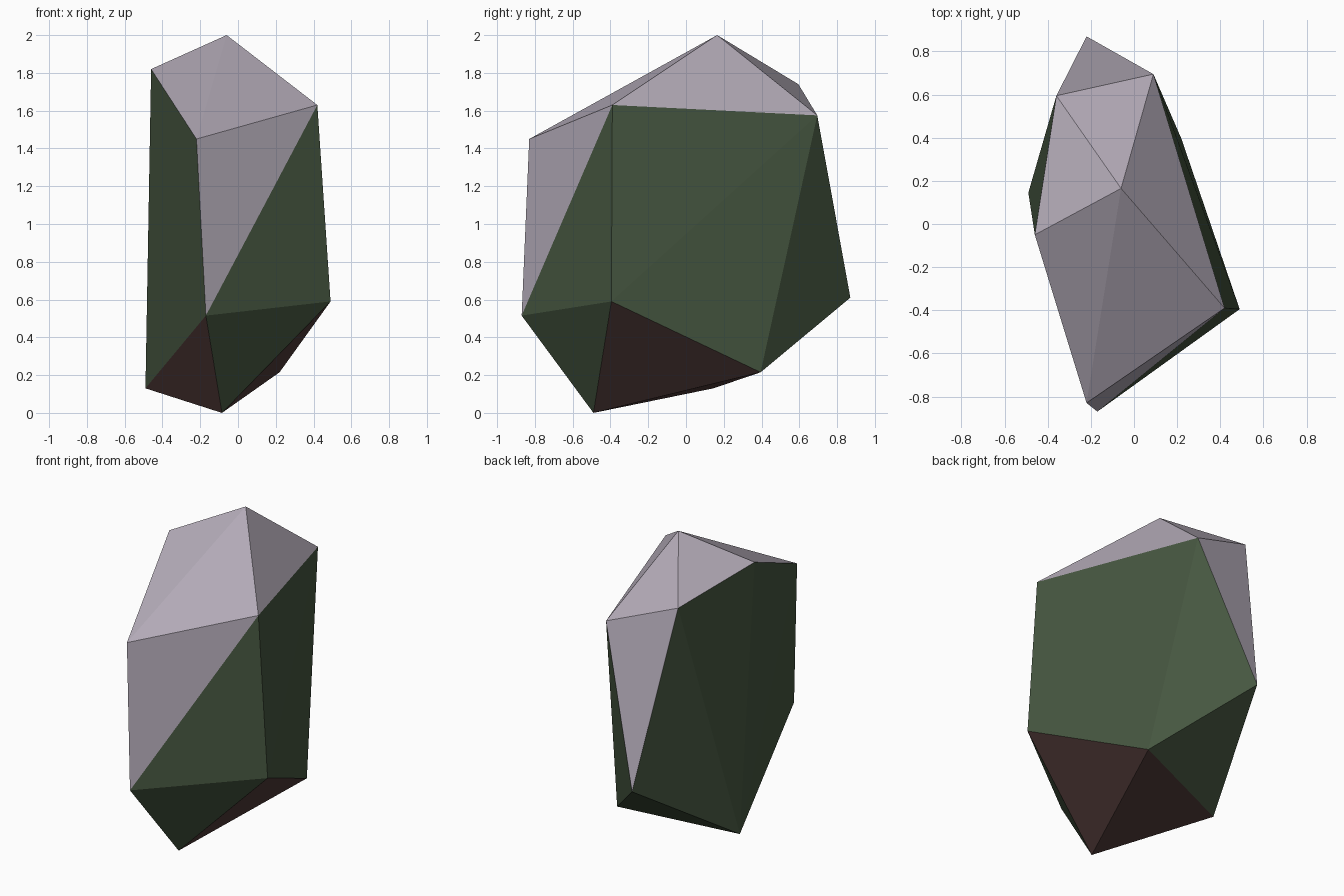
import bpy, bmesh

if "Cube" in bpy.data.objects:
    bpy.data.objects.remove(bpy.data.objects["Cube"])

# Corner points of the faceted boulder
P = {
    "A": (-0.06, 0.165, 2.0), "B": (-0.46, -0.05, 1.82), "C": (-0.22, -0.83, 1.45),
    "D": (0.42, -0.39, 1.63), "E": (0.49, -0.395, 0.59), "F": (-0.17, -0.87, 0.515),
    "G": (-0.085, -0.49, 0.0), "H": (-0.49, 0.145, 0.13), "I": (0.22, 0.395, 0.215),
    "J": (0.09, 0.695, 1.575), "K": (-0.36, 0.595, 1.74), "L": (-0.22, 0.87, 0.61),
}

# Facets grouped by colour: pale crown, mossy sides, earthy underside
GROUPS = [
    ("pale_stone", (0.45, 0.405, 0.475), "ABC ACD ADJ AJK AKB JKL CDF"),
    ("moss_green", (0.062, 0.095, 0.052), "DEF GFE DEJ EIJ ILJ IHL KLH KHB BHC CHF"),
    ("earth_brown", (0.085, 0.045, 0.042), "GEI GIH GFH"),
]

mesh = bpy.data.meshes.new("boulder")
bm = bmesh.new()
verts = {k: bm.verts.new(co) for k, co in P.items()}
for i, (name, rgb, facets) in enumerate(GROUPS):
    mat = bpy.data.materials.new(name)
    mat.diffuse_color = (*rgb, 1)
    mat.use_nodes = True
    mat.node_tree.nodes["Principled BSDF"].inputs["Base Color"].default_value = mat.diffuse_color
    mesh.materials.append(mat)
    for tri in facets.split():
        bm.faces.new([verts[c] for c in tri]).material_index = i

# Flat facets, all facing outwards
bmesh.ops.recalc_face_normals(bm, faces=bm.faces)
bm.to_mesh(mesh)
bm.free()
bpy.context.collection.objects.link(bpy.data.objects.new("boulder", mesh))
